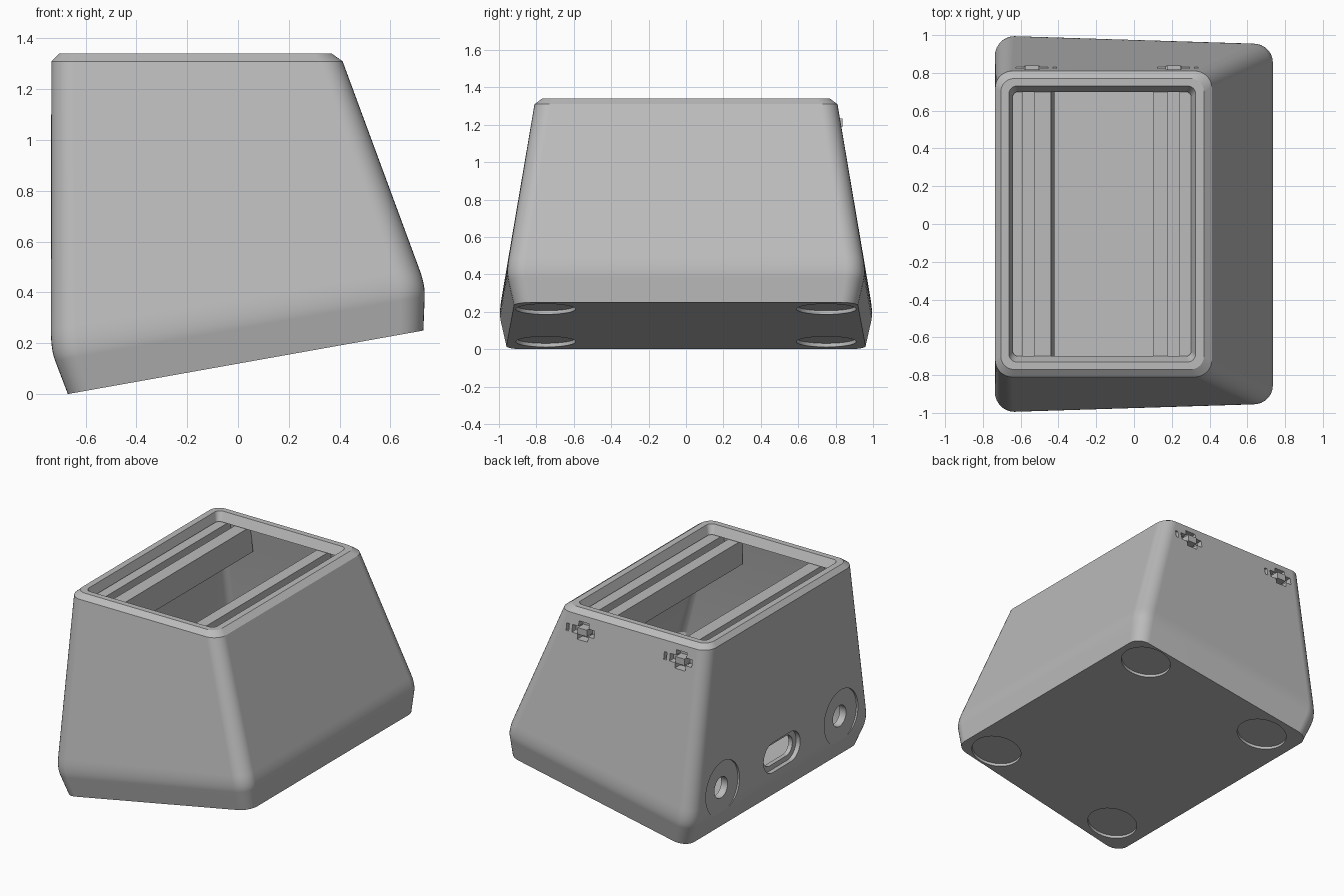
import bpy, bmesh, math
from mathutils import Vector, Matrix

cube = bpy.data.objects.get("Cube")
if cube:
    bpy.data.objects.remove(cube, do_unlink=True)

grey = bpy.data.materials.new("plain grey")
grey.use_nodes = True
grey.diffuse_color = (0.5, 0.5, 0.5, 1)
grey.node_tree.nodes["Principled BSDF"].inputs["Base Color"].default_value = (0.5, 0.5, 0.5, 1)


def make_object(name, bm):
    bmesh.ops.recalc_face_normals(bm, faces=bm.faces)
    mesh = bpy.data.meshes.new(name)
    bm.to_mesh(mesh)
    bm.free()
    mesh.materials.append(grey)
    obj = bpy.data.objects.new(name, mesh)
    bpy.context.collection.objects.link(obj)
    return obj


def activate(obj):
    bpy.ops.object.select_all(action='DESELECT')
    obj.select_set(True)
    bpy.context.view_layer.objects.active = obj


def ring(x0, x1, y0, y1, z0, z1, r, n=8):
    """Rounded outline whose width and height change linearly along x."""
    pts = []
    for k, (x, y) in enumerate(((x1, y1), (x0, y0), (x0, -y0), (x1, -y1))):
        cx = x - math.copysign(r, x)
        cy = y - math.copysign(r, y)
        for i in range(n + 1):
            a = math.pi / 2 * (k + i / n)
            px, py = cx + r * math.cos(a), cy + r * math.sin(a)
            t = (px - x0) / (x1 - x0)
            pts.append(Vector((px, py, z0 + (z1 - z0) * t)))
    return pts


def mix(a, b, t):
    return [p.lerp(q, t) for p, q in zip(a, b)]


def soft_bend(low, mid, high, down, up, steps=6):
    """Rings rounding the bend at the middle ring."""
    a, b = mix(mid, low, down), mix(mid, high, up)
    return [mix(mix(a, mid, i / steps), mix(mid, b, i / steps), i / steps)
            for i in range(steps + 1)]


def prism(name, pts, axis, a, b):
    """Extrude a 2D outline from a to b along one axis."""
    place = {'x': lambda u, v, d: (d, u, v),
             'y': lambda u, v, d: (u, d, v),
             'z': lambda u, v, d: (u, v, d)}[axis]
    bm = bmesh.new()
    low, high = [[bm.verts.new(place(u, v, d)) for u, v in pts] for d in (a, b)]
    bm.faces.new(low)
    bm.faces.new(high)
    for i in range(len(pts)):
        j = (i + 1) % len(pts)
        bm.faces.new((low[i], low[j], high[j], high[i]))
    return make_object(name, bm)


def outline(cx, cy, w, h, r, n=10):
    """Rounded rectangle; a circle when r is half of both sides."""
    pts = []
    for k, (sx, sy) in enumerate(((1, 1), (-1, 1), (-1, -1), (1, -1))):
        for i in range(n):
            a = math.pi / 2 * (k + i / n)
            pts.append((cx + sx * (w / 2 - r) + r * math.cos(a),
                        cy + sy * (h / 2 - r) + r * math.sin(a)))
    return pts


def rect(cx, cy, w, h):
    return [(cx + sx * w / 2, cy + sy * h / 2)
            for sx, sy in ((1, 1), (-1, 1), (-1, -1), (1, -1))]


# Hollow housing: outside rings, rim, then cavity rings down to the floor
base = ring(-0.67, 0.73, 0.96, 0.92, 0, 0.25, 0.09)
waist = ring(-0.737, 0.737, 1.0, 0.96, 0.175, 0.43, 0.10)
shoulder = ring(-0.735, 0.412, 0.81, 0.81, 1.31, 1.31, 0.09)
rings = [base] + soft_bend(base, waist, shoulder, 0.25, 0.07) + [
    shoulder,
    ring(-0.705, 0.37, 0.77, 0.77, 1.34, 1.34, 0.07),
    ring(-0.662, 0.326, 0.73, 0.73, 1.34, 1.34, 0.04),
    ring(-0.643, 0.303, 0.70, 0.70, 1.28, 1.28, 0.03),
    ring(-0.675, 0.36, 0.755, 0.755, 1.27, 1.27, 0.04),
    ring(-0.675, 0.67, 0.94, 0.90, 0.19, 0.44, 0.06),
    ring(-0.62, 0.67, 0.90, 0.86, 0.07, 0.30, 0.05)]
bm = bmesh.new()
loops = [[bm.verts.new(p) for p in pts] for pts in rings]
for low, high in zip(loops, loops[1:]):
    for i in range(len(low)):
        j = (i + 1) % len(low)
        bm.faces.new((low[i], low[j], high[j], high[i]))
bm.faces.new(loops[0])
bm.faces.new(loops[-1])
housing = make_object("housing", bm)

# Cutters for ports, feet recesses and latch openings
cutters = []
PORT_Z = 0.31
for y in (-0.65, 0.65):
    cutters.append(prism("port_recess", outline(y, PORT_Z, 0.37, 0.37, 0.185), 'x', -0.9, -0.724))
    cutters.append(prism("port_hole", outline(y, PORT_Z, 0.145, 0.145, 0.0725), 'x', -0.9, -0.6))
cutters.append(prism("slot_recess", outline(0, PORT_Z, 0.40, 0.21, 0.104), 'x', -0.9, -0.705))
cutters.append(prism("slot_hole", outline(0, PORT_Z, 0.32, 0.14, 0.069), 'x', -0.9, -0.6))

tilt = math.atan2(0.25, 1.4)
for x in (-0.446, 0.53):
    for y in (-0.75, 0.75):
        foot = prism("foot_recess", outline(0, 0, 0.32, 0.32, 0.16), 'z', -0.05, 0.02)
        foot.data.transform(Matrix.Translation((x, y, (x + 0.67) * math.tan(tilt)))
                            @ Matrix.Rotation(-tilt, 4, 'Y'))
        cutters.append(foot)

LATCHES = (-0.54, 0.21)
LATCH_Z = 1.21
for x in LATCHES:
    cutters.append(prism("latch_bar", rect(x, LATCH_Z, 0.17, 0.05), 'y', 0.785, 0.95))
    cutters.append(prism("latch_block", rect(x, LATCH_Z, 0.08, 0.12), 'y', 0.775, 0.95))
    cutters.append(prism("latch_mark", rect(x + 0.12, LATCH_Z, 0.02, 0.05), 'y', 0.79, 0.95))

bpy.context.view_layer.update()
for cutter in cutters:
    cutter.hide_render = True
    activate(housing)
    cut = housing.modifiers.new("cut", 'BOOLEAN')
    cut.operation = 'DIFFERENCE'
    cut.solver = 'EXACT'
    cut.object = cutter
    bpy.ops.object.modifier_apply(modifier=cut.name)
    bpy.data.objects.remove(cutter, do_unlink=True)

activate(housing)
bpy.ops.object.shade_smooth_by_angle(angle=math.radians(28))
weighted = housing.modifiers.new("even shading", 'WEIGHTED_NORMAL')
weighted.keep_sharp = True

# Small tabs inside the latch openings
for side, x in zip(("right", "left"), LATCHES):
    prism(side + "_latch_tab", rect(x, LATCH_Z, 0.07, 0.045), 'y', 0.77, 0.838)

# Grooved rails under the rim, running front to back
TOP, GROOVE, LOW = 1.268, 1.20, 1.10
right_profile = [(-0.69, LOW), (-0.42, LOW), (-0.44, TOP), (-0.53, TOP), (-0.53, GROOVE),
                 (-0.59, GROOVE), (-0.59, TOP), (-0.69, TOP)]
left_profile = [(0.10, LOW), (0.39, LOW), (0.35, TOP), (0.24, TOP), (0.24, GROOVE),
                (0.18, GROOVE), (0.18, TOP), (0.10, TOP)]
prism("right_rail", right_profile, 'y', -0.765, 0.765)
prism("left_rail", left_profile, 'y', -0.765, 0.765)
